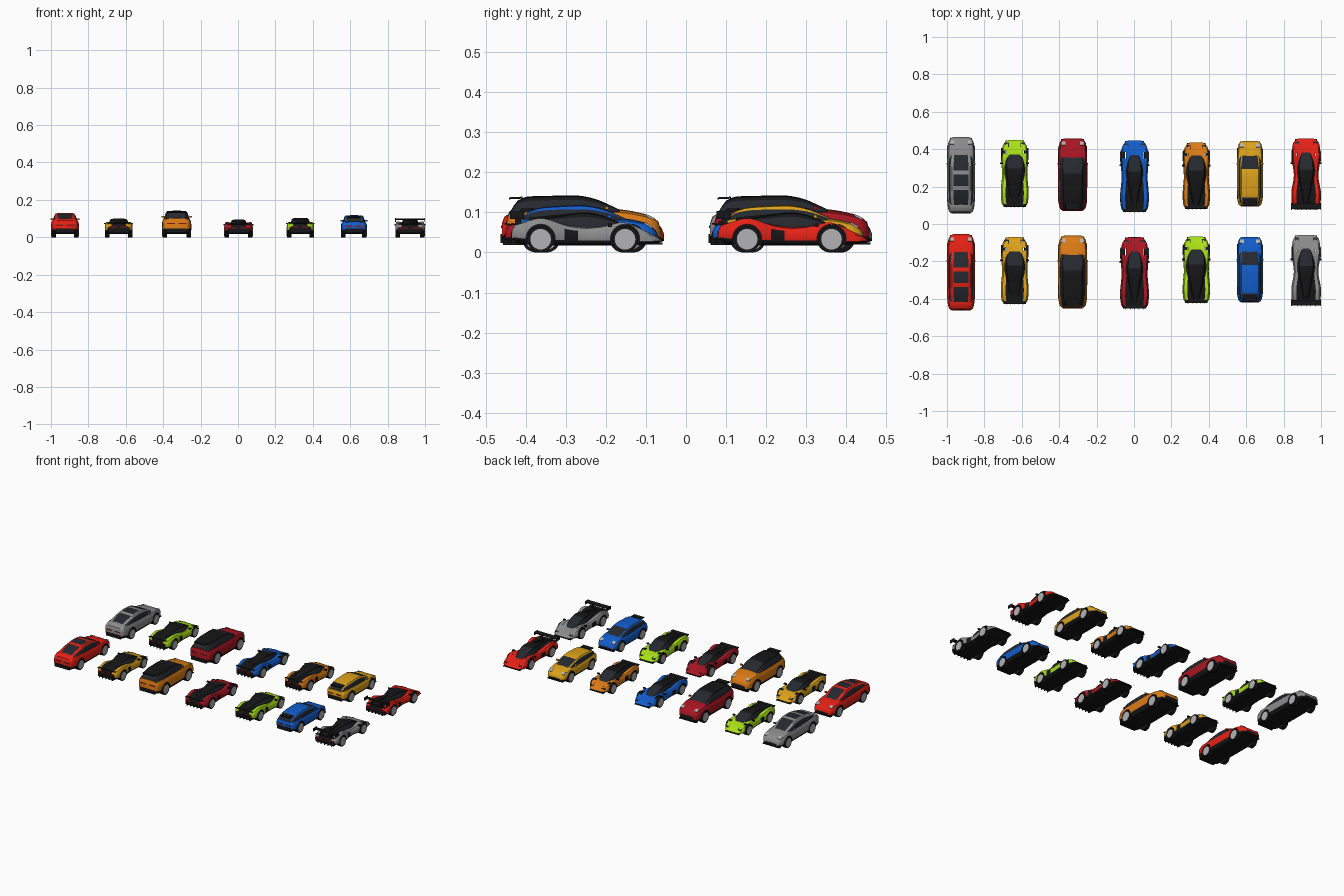
import bpy, bmesh, math
from mathutils import Matrix, Vector

if "Cube" in bpy.data.objects:
    bpy.data.objects.remove(bpy.data.objects["Cube"])


def material(name, r, g, b):
    m = bpy.data.materials.new(name)
    m.diffuse_color = (r, g, b, 1)
    m.use_nodes = True
    m.node_tree.nodes["Principled BSDF"].inputs["Base Color"].default_value = m.diffuse_color
    return m


BLACK = material("black", .008, .008, .009)
GLASS = material("glass", .018, .021, .027)
RIM = material("rim", .45, .45, .46)
LAMP = material("tail_lamp", .25, .01, .01)
PAINT = {n: material(n, *c) for n, c in dict(
    red=(.78, .015, .008), yellow=(.72, .36, .01), orange=(.72, .2, .008), crimson=(.4, .008, .016),
    lime=(.4, .75, .008), blue=(.006, .11, .6), grey=(.26, .26, .26)).items()}


def curve(pts, u):
    """Smooth interpolation through points without overshoot."""
    if u <= pts[0][0]: return pts[0][1]
    if u >= pts[-1][0]: return pts[-1][1]
    d = [(b[1] - a[1]) / (b[0] - a[0]) for a, b in zip(pts, pts[1:])]
    m = [d[0]] + [2 * p * q / (p + q) if p * q > 0 else 0 for p, q in zip(d, d[1:])] + [d[-1]]
    i = max(k for k in range(len(d)) if pts[k][0] <= u)
    (a, za), (b, zb) = pts[i], pts[i + 1]
    h = b - a
    t = (u - a) / h
    return ((1 + 2 * t) * (1 - t) ** 2 * za + t * (1 - t) ** 2 * h * m[i]
            + t * t * (3 - 2 * t) * zb + t * t * (t - 1) * h * m[i + 1])


def finish(name, bm, mats, loc):
    bmesh.ops.recalc_face_normals(bm, faces=bm.faces)
    me = bpy.data.meshes.new(name)
    bm.to_mesh(me)
    bm.free()
    for m in mats: me.materials.append(m)
    ob = bpy.data.objects.new(name, me)
    ob.location = loc
    bpy.context.collection.objects.link(ob)
    return ob


def loft(name, sections, mats, pick, caps, loc):
    """Skin mirrored half sections (u, y, [(x, z)...]); pick(u, j) gives the material slot."""
    bm = bmesh.new()
    rings = []
    for u, y, half in sections:
        ring = half + [(-x, z) for x, z in half[-2:0:-1]]
        rings.append([bm.verts.new((x, y, z)) for x, z in ring])
    n, k = len(rings[0]), len(sections[0][2])
    for i in range(len(rings) - 1):
        u = (sections[i][0] + sections[i + 1][0]) / 2
        for j in range(n):
            f = bm.faces.new((rings[i][j], rings[i][(j + 1) % n], rings[i + 1][(j + 1) % n], rings[i + 1][j]))
            f.material_index = pick(u, j if j < k - 1 else n - 1 - j)
    for ring, c in zip((rings[0], rings[-1]), caps):
        bm.faces.new(ring).material_index = c
    return finish(name, bm, mats, loc)


def boxes(name, items, mat, loc):
    """One object from boxes given as (centre, size, x tilt)."""
    bm = bmesh.new()
    for c, s, tilt in items:
        bmesh.ops.create_cube(bm, size=1, matrix=Matrix.Translation(c) @ Matrix.Rotation(tilt, 4, 'X')
                              @ Matrix.Diagonal((*s, 1)))
    return finish(name, bm, [mat], loc)


def discs(name, places, r, depth, mat, loc, seg=28):
    bm = bmesh.new()
    for p in places:
        bmesh.ops.create_cone(bm, cap_ends=True, segments=seg, radius1=r, radius2=r, depth=depth,
                              matrix=Matrix.Translation(p) @ Matrix.Rotation(math.pi / 2, 4, 'Y'))
    return finish(name, bm, [mat], loc)


def sides(x, y, z): return [(x, y, z), (-x, y, z)]


# plan shapes: (position from tail -1 to nose +1, share of half width)
TALL_PLAN = [(-1, .72), (-.94, .88), (-.7, .98), (0, 1), (.6, .98), (.86, .9), (.96, .76), (1, .58)]
LOW_PLAN = [(-1, .78), (-.9, .93), (-.6, 1), (-.05, .9), (.5, .97), (.8, .87), (.95, .65), (1, .45)]
RACE_PLAN = [(-1, .86), (-.9, .95), (-.6, 1), (-.05, .82), (.5, .97), (.85, .88), (.96, .7), (1, .5)]
TALL_CAB = [(-.95, .72), (-.5, .86), (.2, .86), (.6, .74)]
LOW_CAB = [(-.9, .22), (-.45, .5), (.1, .74), (.35, .68), (.62, .45)]
SLIM_CAB = [(-.95, .1), (-.4, .38), (.1, .6), (.35, .52), (.75, .12)]

# seven body types; deck and roof are side profiles, glass marks the fixed roof range
SEDAN = dict(L=.405, W=.15, r=.034, ax=(-.58, .62), plan=TALL_PLAN, cab=TALL_CAB, fender=0, roof_mat=3, glass=(-.42, .1),
             deck=[(-1, .07), (-.97, .088), (-.8, .1), (0, .093), (.5, .09), (.85, .077), (.97, .06), (1, .045)],
             roof=[(-.86, .096), (-.5, .12), (-.15, .13), (.1, .127), (.58, .086)])
COUPE = dict(L=.355, W=.15, r=.032, ax=(-.6, .58), plan=LOW_PLAN, cab=LOW_CAB, fender=.009, roof_mat=0, glass=(-.9, .12),
             deck=[(-1, .06), (-.96, .073), (-.6, .077), (0, .07), (.4, .068), (.7, .058), (.9, .045), (1, .03)],
             roof=[(-.86, .074), (-.4, .09), (-.05, .1), (.12, .098), (.62, .06)])
SUV = dict(L=.385, W=.157, r=.036, ax=(-.6, .6), plan=TALL_PLAN, cab=TALL_CAB, fender=0, roof_mat=0, glass=(-.84, .05),
           deck=[(-1, .08), (-.97, .1), (-.8, .106), (0, .105), (.4, .106), (.8, .094), (.97, .075), (1, .055)],
           roof=[(-.96, .1), (-.85, .13), (-.7, .14), (-.1, .142), (.08, .137), (.5, .104)])
HYPER = dict(L=.38, W=.155, r=.033, ax=(-.6, .54), plan=LOW_PLAN, cab=SLIM_CAB, fender=.012, roof_mat=0, glass=(-.95, .1),
             deck=[(-1, .055), (-.96, .068), (-.6, .073), (0, .063), (.4, .063), (.7, .053), (.9, .041), (1, .028)],
             roof=[(-.93, .07), (-.4, .085), (-.05, .095), (.12, .092), (.7, .05)])
SPORT = dict(COUPE, L=.352, W=.148, roof=[(-.9, .078), (-.4, .096), (-.1, .104), (.12, .101), (.64, .06)])
HATCH = dict(L=.348, W=.14, r=.033, ax=(-.6, .6), plan=TALL_PLAN, cab=TALL_CAB, fender=0, roof_mat=1, glass=(-.75, .12),
             deck=[(-1, .065), (-.97, .08), (-.8, .088), (0, .085), (.45, .084), (.8, .074), (.96, .055), (1, .04)],
             roof=[(-.95, .084), (-.85, .103), (-.6, .114), (-.1, .118), (.12, .113), (.58, .081)])
RACER = dict(HYPER, L=.376, W=.16, ax=(-.62, .5), plan=RACE_PLAN, fender=.016,
             roof=[(-.93, .072), (-.4, .09), (-.05, .1), (.12, .096), (.7, .05)])


def car(label, s, colour, cx, cy):
    loc, paint = (cx, cy, 0), PAINT[colour]
    hl, hw, r = s['L'] / 2, s['W'] / 2, s['r']
    low = s['fender'] > 0
    deck = lambda u: curve(s['deck'], u)
    floor = lambda u: .017 + .012 * abs(u) ** 6
    wide = lambda u: hw * curve(s['plan'], u)
    tag = label + "_" + colour + "_"

    # painted shell with black sill and floor
    secs = []
    for i in range(41):
        u = -math.cos(math.pi * i / 40) * .4 + (-1 + i / 20) * .6
        w, zb, h = wide(u), floor(u), deck(u) - floor(u)
        f = s['fender'] * sum(math.exp(-((u - a) / .26) ** 2) for a in s['ax'])
        zs = [(0, 0), (.8, 0), (.95, .12), (1, .27), (1, .55), (.975, .78), (.88, .93), (.65, 1), (.35, 1.01), (0, 1.02)]
        lift = [0, 0, 0, 0, .2, .6, 1, .6, 0, 0]
        secs.append((u, u * hl, [(x * w, zb + z * h + f * q) for (x, z), q in zip(zs, lift)]))

    def shell(u, j):
        if j < 3: return 0
        if low and ((j >= 7 and u < -.1) or (j in (3, 4) and -.32 < u < -.1)): return 0
        return 1
    body = loft(tag + "body", secs, [BLACK, paint, GLASS], shell, (0 if low else 1, 0), loc)

    # wheel arches cut out of the shell
    axles = [a * hl for a in s['ax']]
    arches = [p for y in axles for p in sides(hw, y, r + .001)]
    cutter = discs(tag + "arch_cutter", arches, r + .0035, .062, BLACK, loc)
    cutter.hide_render = True
    mod = body.modifiers.new("arches", 'BOOLEAN')
    mod.operation, mod.object, mod.solver = 'DIFFERENCE', cutter, 'EXACT'
    bpy.context.view_layer.update()
    cut = bpy.data.meshes.new_from_object(body.evaluated_get(bpy.context.evaluated_depsgraph_get()))
    body.modifiers.clear()
    body.data = cut
    bpy.data.objects.remove(cutter)

    # cabin: side windows, rails and roof
    u0, u1 = s['roof'][0][0], s['roof'][-1][0]
    secs = []
    for i in range(29):
        u = u0 + (u1 - u0) * i / 28
        b, zd, zr = hw * curve(s['cab'], u), deck(u) - .004, curve(s['roof'], u)
        zr = max(zr, zd + .002)
        t = zr - zd
        secs.append((u, u * hl, [(0, zd - .015), (b, zd - .015), (b, zd), (.86 * b, zd + .72 * t),
                                 (.76 * b, zd + .93 * t), (.62 * b, zr - .03 * t), (.3 * b, zr), (0, zr)]))
    g0, g1 = s['glass']

    def cabin(u, j):
        if j < 3: return 2
        if j == 3: return 0 if low or s['roof_mat'] == 0 else 1
        if j == 4 and s['roof_mat'] == 3: return 1
        if u < g0 or u > g1: return 2
        if s['roof_mat'] == 3: return 1 if u > g1 - .08 or u < g0 + .12 else 2
        return s['roof_mat']
    loft(tag + "cabin", secs, [BLACK, paint, GLASS], cabin, (2, 2), loc)

    # wheels
    discs(tag + "tyres", [p for y in axles for p in sides(hw - .014, y, r)], r, .024, BLACK, loc)
    discs(tag + "rims", [p for y in axles for p in sides(hw - .012, y, r)], r * .78, .0225, RIM, loc)
    for o in (bpy.context.collection.objects[-1],):
        bpy.context.view_layer.update()

    # lamps, mirrors, bumpers
    ze = deck(-1)
    boxes(tag + "tail_lamps", [(p, (wide(-1) * .75, .006, .006), 0) for p in sides(wide(-1) * .55, -hl + .001, ze - .006)], LAMP, loc)
    boxes(tag + "rear_bumper", [((0, -hl + .004, .035), (wide(-1) * 1.9, .014, .022), 0)], BLACK, loc)
    slope = math.atan2(deck(.92) - deck(.8), .12 * hl)
    boxes(tag + "head_lamps", [(p, (.022, .022, .005), slope)
                               for p in sides(wide(.86) * .7, .86 * hl, deck(.86) - .0015)], GLASS if low else RIM, loc)
    mu = .3
    boxes(tag + "mirrors", [(p, (.016, .009, .008), 0) for p in sides(hw * .93, mu * hl, deck(mu) + .005)],
          BLACK if low else paint, loc)
    boxes(tag + "front_splitter", [((0, hl * .93, .022), (wide(.93) * 1.9, .02, .005), 0)], BLACK, loc)

    # type specific parts
    if s in (SUV, HATCH):
        z = curve(s['roof'], -.8) + .001
        boxes(tag + "roof_spoiler", [((0, -.88 * hl, z), (hw * 1.0, .034, .005), .05)], BLACK, loc)
    if low:
        boxes(tag + "diffuser_fins", [((x * hw, -hl + .006, .028), (.003, .024, .02), 0)
                                      for x in (-.6, -.3, 0, .3, .6)], BLACK, loc)
        boxes(tag + "tail_lip", [((0, -.97 * hl, deck(-.97) + .004), (hw * 1.6, .016, .004), -.2)], BLACK, loc)
    if s is RACER:
        boxes(tag + "rear_wing", [((0, -.93 * hl, .097), (hw * 1.96, .03, .004), -.12)], BLACK, loc)
        boxes(tag + "wing_struts", [(p, (.004, .016, .034), 0) for p in sides(.035, -.92 * hl, .081)], BLACK, loc)
        boxes(tag + "wing_end_plates", [(p, (.003, .036, .02), 0) for p in sides(hw - .002, -.93 * hl, .093)], BLACK, loc)
        boxes(tag + "spine_fin", [((0, -.5 * hl, .084), (.003, .1, .016), .1)], BLACK, loc)


# two rows of seven cars
for label, spec, x, front, back in (
        ("sedan", SEDAN, -.925, ("red", -.257), ("grey", .262)),
        ("coupe", COUPE, -.638, ("yellow", -.247), ("lime", .272)),
        ("offroader", SUV, -.328, ("orange", -.255), ("crimson", .265)),
        ("hypercar", HYPER, .003, ("crimson", -.26), ("blue", .257)),
        ("sports_car", SPORT, .333, ("lime", -.243), ("orange", .26)),
        ("hatchback", HATCH, .62, ("blue", -.243), ("yellow", .27)),
        ("race_car", RACER, .92, ("grey", -.246), ("red", .269))):
    for colour, y in (front, back):
        car(label, spec, colour, x, y)

for ob in bpy.context.collection.objects:
    ob.select_set(True)
    bpy.context.view_layer.objects.active = ob
bpy.ops.object.shade_smooth_by_angle(angle=math.radians(35))
